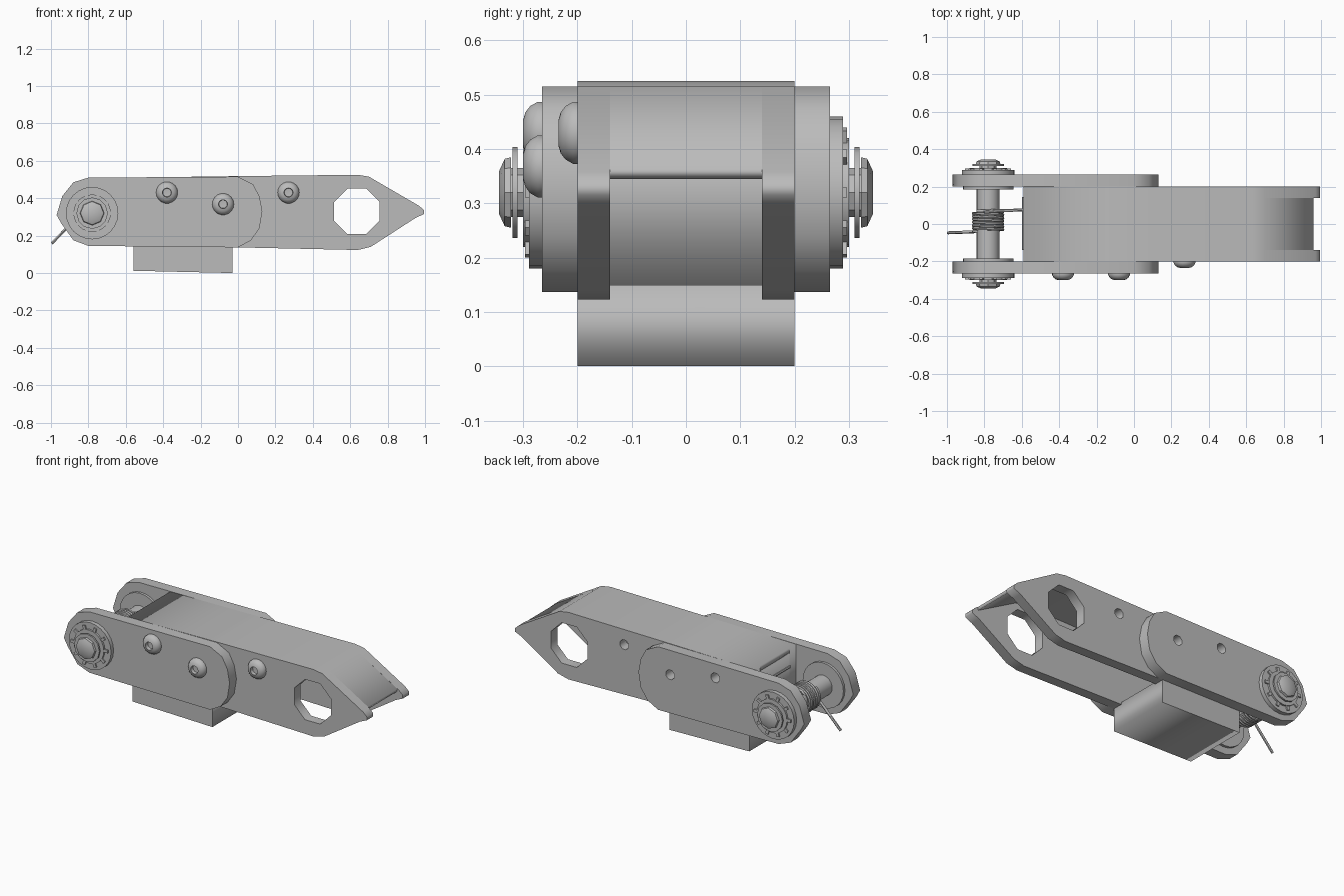
import bpy, bmesh
from math import pi, cos, sin
from mathutils import Matrix, Vector

if "Cube" in bpy.data.objects:
    bpy.data.objects.remove(bpy.data.objects["Cube"])

grey = bpy.data.materials.new("plain grey")
grey.use_nodes = True
COLOUR = (0.5, 0.5, 0.5, 1)
grey.diffuse_color = COLOUR
grey.node_tree.nodes["Principled BSDF"].inputs["Base Color"].default_value = COLOUR


def add(name, data):
    obj = bpy.data.objects.new(name, data)
    bpy.context.collection.objects.link(obj)
    data.materials.append(grey)
    return obj


def activate(obj):
    bpy.ops.object.select_all(action='DESELECT')
    obj.select_set(True)
    bpy.context.view_layer.objects.active = obj


def ring(x, z, radius, n):
    return [(x + radius * cos((i + .5) * 2 * pi / n),
             z + radius * sin((i + .5) * 2 * pi / n)) for i in range(n)]


def plate(name, y0, y1, outline, holes=()):
    """Side-on outline with holes, extruded between two y values."""
    curve = bpy.data.curves.new(name, 'CURVE')
    curve.dimensions = '2D'
    curve.fill_mode = 'BOTH'
    curve.extrude = abs(y1 - y0) / 2
    for loop in (outline, *holes):
        spline = curve.splines.new('POLY')
        spline.points.add(len(loop) - 1)
        for point, (x, z) in zip(spline.points, loop):
            point.co = (x, z, 0, 1)
        spline.use_cyclic_u = True
    obj = add(name, curve)
    obj.rotation_euler.x = pi / 2
    obj.location.y = (y0 + y1) / 2
    activate(obj)
    bpy.ops.object.convert(target='MESH')
    return bpy.context.object


def lathe(name, profile, centre, side=1, steps=24):
    """Turn (radius, y) points around an axis parallel to y."""
    bm = bmesh.new()
    verts = [bm.verts.new((r, y * side, 0)) for r, y in profile]
    edges = [bm.edges.new(pair) for pair in zip(verts, verts[1:])]
    bmesh.ops.spin(bm, geom=verts + edges, cent=(0, 0, 0), axis=(0, 1, 0),
                   angle=2 * pi, steps=steps)
    bmesh.ops.remove_doubles(bm, verts=bm.verts, dist=.0005)
    bmesh.ops.recalc_face_normals(bm, faces=bm.faces)
    mesh = bpy.data.meshes.new(name)
    bm.to_mesh(mesh)
    bm.free()
    obj = add(name, mesh)
    obj.location = centre
    activate(obj)
    bpy.ops.object.shade_smooth_by_angle(angle=.6)
    return obj


def washer(name, inner, outer, y0, y1, side, steps=24):
    profile = [(inner, y0), (outer, y0), (outer, y1), (inner, y1), (inner, y0)]
    return lathe(name, profile, PIVOT, side, steps)


def wire(name, points, radius):
    curve = bpy.data.curves.new(name, 'CURVE')
    curve.dimensions = '3D'
    curve.bevel_depth = radius
    curve.bevel_resolution = 1
    curve.use_fill_caps = True
    spline = curve.splines.new('POLY')
    spline.points.add(len(points) - 1)
    for point, co in zip(spline.points, points):
        point.co = (*co, 1)
    activate(add(name, curve))
    bpy.ops.object.convert(target='MESH')
    bpy.ops.object.shade_smooth_by_angle(angle=.8)


PIVOT = Vector((-.78, 0, .32))
CHEEK_SCREWS = [(-.38, .43), (-.08, .368)]
ARM_SCREW = (.27, .43)

# Outlines seen from the side
arm = [(-.59, .51), (.0, .518), (.64, .525), (.7, .515), (.97, .358), (.995, .335),
       (.995, .315), (.95, .295), (.71, .14), (.64, .123), (0, .137), (-.59, .145)]
cheek = [(-.8, .51), (0, .515), (.08, .475), (.115, .41), (.13, .33), (.115, .24),
         (.07, .175), (0, .137), (-.8, .145), (-.88, .175), (-.945, .265),
         (-.97, .31), (-.94, .41), (-.88, .485)]
cover = [(-.59, .51), (0, .518), (.64, .525), (.7, .515), (.96, .363),
         (.955, .345), (.7, .485), (.64, .495), (-.59, .48)]

# Mirrored side plates, washers and clips
for side, label in ((-1, "front"), (1, "back")):
    plate(label + "_arm_plate", side * .14, side * .2, arm,
          [ring(.635, .33, .131, 8), ring(*ARM_SCREW, .03, 8)])
    plate(label + "_cheek_plate", side * .2, side * .265, cheek,
          [ring(x, z, .03, 8) for x, z in CHEEK_SCREWS])
    washer(label + "_outer_washer", .05, .14, .265, .289, side)
    washer(label + "_hub_collar", .05, .1, .289, .3, side)
    washer(label + "_inner_washer", .05, .135, .185, .2, side)
    washer(label + "_retaining_clip", .03, .084, .31, .32, side, 12)
    lathe(label + "_pin_cap", [(.045, .285), (.045, .322), (.065, .322),
                               (.062, .334), (.04, .344), (0, .344)],
          PIVOT, side, 8)
    # Lock teeth around the hub
    for i in range(10):
        a = i * 2 * pi / 10
        bm = bmesh.new()
        bmesh.ops.create_cube(bm, size=1)
        bmesh.ops.transform(bm, verts=bm.verts, matrix=Matrix.Rotation(a, 4, 'Y')
                            @ Matrix.Translation((.105, side * .292, 0))
                            @ Matrix.Diagonal((.035, .01, .018, 1)))
        mesh = bpy.data.meshes.new(label + "_lock_tooth")
        bm.to_mesh(mesh)
        bm.free()
        add(label + "_lock_tooth", mesh).location = PIVOT

# Web joining the arm plates, rear wall and mounting block
plate("top_cover", -.14, .14, cover)
plate("rear_wall", -.14, .14, [(-.59, .15), (-.55, .15), (-.55, .485), (-.59, .485)])
plate("mounting_block", -.2, .2, [(-.56, .012), (-.03, 0), (-.03, .15), (-.56, .15)])

# Pivot pin
lathe("pivot_pin", [(0, -.3), (.061, -.3), (.061, .3), (0, .3)], PIVOT)

# Button head screws with sockets, front side only
head = [(.058, 0), (.058, .008), (.05, .022), (.038, .031), (.024, .035),
        (.022, .015), (0, .013)]
for i, (x, z) in enumerate(CHEEK_SCREWS):
    lathe("cheek_screw_%d" % (i + 1), head, (x, -.265, z), -1, 18)
lathe("arm_screw", head, (ARM_SCREW[0], -.2, ARM_SCREW[1]), -1, 18)

# Torsion spring with its two legs
TURNS, STEPS = 7, 20
coil = []
for i in range(TURNS * STEPS + 1):
    a = pi * .75 + i * 2 * pi / STEPS
    coil.append(PIVOT + Vector((.08 * cos(a), -.04 + .11 * i / (TURNS * STEPS), .08 * sin(a))))
wire("spring", [(-.995, -.047, .158), (-.86, -.042, .3)] + coil
     + [(-.68, .072, .41), (-.59, .076, .4)], .008)
wire("spring_rest_bar", [(-.592, -.14, .4), (-.592, .145, .4)], .007)
